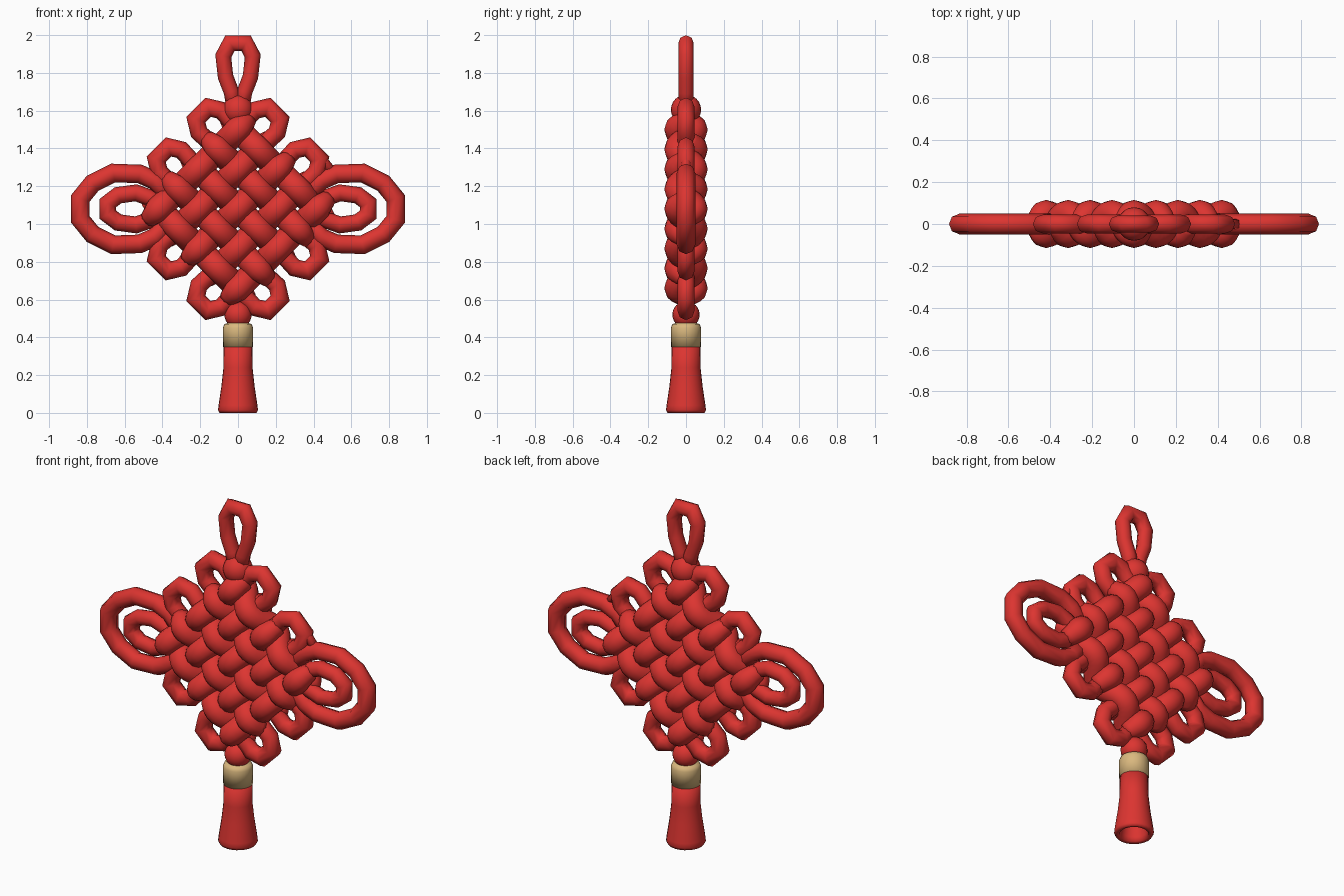
import bpy, bmesh, math
from mathutils import Vector

if "Cube" in bpy.data.objects:
    bpy.data.objects.remove(bpy.data.objects["Cube"])

def material(name, rgb):
    m = bpy.data.materials.new(name)
    m.diffuse_color = (*rgb, 1)
    m.use_nodes = True
    m.node_tree.nodes["Principled BSDF"].inputs["Base Color"].default_value = m.diffuse_color
    return m

RED = material("red cord", (0.72, 0.035, 0.03))
GOLD = material("pale gold", (0.70, 0.48, 0.21))
CZ = 1.08        # centre height of the knot body
STEP = 0.105     # half diagonal of one woven cell
S = math.sqrt(0.5)

def finish(name, me, mat):
    ob = bpy.data.objects.new(name, me)
    bpy.context.collection.objects.link(ob)
    me.materials.clear()
    me.materials.append(mat)
    for p in me.polygons:
        p.use_smooth = True
    return ob

def tube(name, pts, r, sides=8, mat=RED, radii=None):
    """Mitred tube swept along open points, capped at both ends."""
    pts = [Vector(p) for p in pts]
    bm = bmesh.new()
    rings = []
    n = len(pts)
    ref = (pts[1] - pts[0]).cross(Vector((0, 1, 0))).normalized()
    for i, p in enumerate(pts):
        a = (p - pts[max(i - 1, 0)]).normalized()
        b = (pts[min(i + 1, n - 1)] - p).normalized()
        t = (a + b).normalized()
        ref = (ref - t * ref.dot(t)).normalized()
        up = t.cross(ref)
        miter = 1.0 if i in (0, n - 1) else min(1.2, 1 / max(0.5, a.dot(t)))
        rr = r * (radii[i] if radii else 1)
        rings.append([bm.verts.new(p + rr * (miter * math.cos(w) * ref + math.sin(w) * up))
                      for w in (2 * math.pi * k / sides for k in range(sides))])
    for q0, q1 in zip(rings, rings[1:]):
        for k in range(sides):
            j = (k + 1) % sides
            bm.faces.new((q0[k], q0[j], q1[j], q1[k]))
    bm.faces.new(rings[0][::-1])
    bm.faces.new(rings[-1])
    bmesh.ops.recalc_face_normals(bm, faces=bm.faces)
    me = bpy.data.meshes.new(name)
    bm.to_mesh(me)
    bm.free()
    return finish(name, me, mat)

def lathe(name, profile, mat, sides=24):
    """Closed profile of (radius, z) turned around the z axis."""
    bm = bmesh.new()
    rings = [[bm.verts.new((r * math.cos(2 * math.pi * k / sides),
                            r * math.sin(2 * math.pi * k / sides), z))
              for k in range(sides)] for r, z in profile]
    for q0, q1 in zip(rings, rings[1:]):
        for k in range(sides):
            j = (k + 1) % sides
            bm.faces.new((q0[k], q0[j], q1[j], q1[k]))
    bm.faces.new(rings[0])
    bm.faces.new(rings[-1])
    bmesh.ops.recalc_face_normals(bm, faces=bm.faces)
    me = bpy.data.meshes.new(name)
    bm.to_mesh(me)
    bm.free()
    return finish(name, me, mat)

def ball(name, z, r, sz=1.0):
    bm = bmesh.new()
    bmesh.ops.create_uvsphere(bm, u_segments=20, v_segments=12, radius=r)
    for v in bm.verts:
        v.co.z = v.co.z * sz + z
    me = bpy.data.meshes.new(name)
    bm.to_mesh(me)
    bm.free()
    return finish(name, me, RED)

# Woven body: five cords each way, passing over and under at every crossing
PER = 8
for side in (1, -1):
    for row in range(-2, 3):
        pts, radii = [], []
        for i in range(5 * PER + 1):
            t = -2.5 + i / PER
            y = -side * 0.048 * math.cos(math.pi * (t + row))
            pts.append((side * (t - row) * STEP, y, CZ + (t + row) * STEP))
            radii.append(0.72 + 0.28 * min(1, (2.5 - abs(t)) / 0.4))
        tube(f"woven_cord_{'right' if side > 0 else 'left'}_{row + 3}", pts, 0.067, 12, radii=radii)

# Small ear loops: two on each of the four edges, mirrored both ways
EAR = [(0.0, 0.07), (0.07, 0.08), (0.135, 0.083), (0.195, 0.046),
       (0.195, -0.046), (0.135, -0.083), (0.07, -0.08), (0.0, -0.07)]
for sx in (1, -1):
    for sz in (1, -1):
        for k, mx in enumerate((0.0525, 0.2625)):
            mz = 0.42 - mx
            pts = [(sx * (mx + (a - c) * S), 0, CZ + sz * (mz + (a + c) * S)) for a, c in EAR]
            tube(f"ear_loop_{'right' if sx > 0 else 'left'}_{'top' if sz > 0 else 'bottom'}_{k + 1}",
                 pts, 0.046)

# Large and small side loops
BIG = [(0.35, 0.05), (0.44, 0.15), (0.52, 0.185), (0.66, 0.19), (0.77, 0.135), (0.835, 0.055)]
SMALL = [(0.40, 0.02), (0.47, 0.06), (0.54, 0.085), (0.635, 0.072), (0.69, 0.03)]
for sx, tag in ((1, "right"), (-1, "left")):
    for name, half, r in (("large_side_loop", BIG, 0.049), ("small_side_loop", SMALL, 0.044)):
        prof = half + [(x, -z) for x, z in reversed(half)]
        tube(f"{name}_{tag}", [(sx * x, 0, CZ + z) for x, z in prof], r)

# Short strand tying the right ear to the large loop
tube("right_bridge_strand", [(0.38, 0, 1.41), (0.44, 0, 1.35), (0.50, 0, 1.275)], 0.025)

# Hanging loop and its knot
half = [(0.02, 1.62), (0.035, 1.70), (0.066, 1.78), (0.078, 1.89), (0.042, 1.958)]
tube("hanging_loop", [(x, 0, z) for x, z in half] + [(-x, 0, z) for x, z in reversed(half)], 0.041)
ball("top_knot", 1.605, 0.08)

# Tassel: neck ball, gold band and hollow flared skirt
ball("neck_ball", 0.52, 0.072)
lathe("tassel_band", [(0.05, 0.35), (0.079, 0.35), (0.08, 0.45), (0.072, 0.47), (0.04, 0.48)], GOLD)
lathe("tassel_skirt", [(0.02, 0.37), (0.076, 0.36), (0.077, 0.24), (0.088, 0.14), (0.103, 0.04),
                       (0.106, 0.015), (0.098, 0.0), (0.078, 0.004), (0.072, 0.03),
                       (0.055, 0.15), (0.04, 0.24)], RED)
